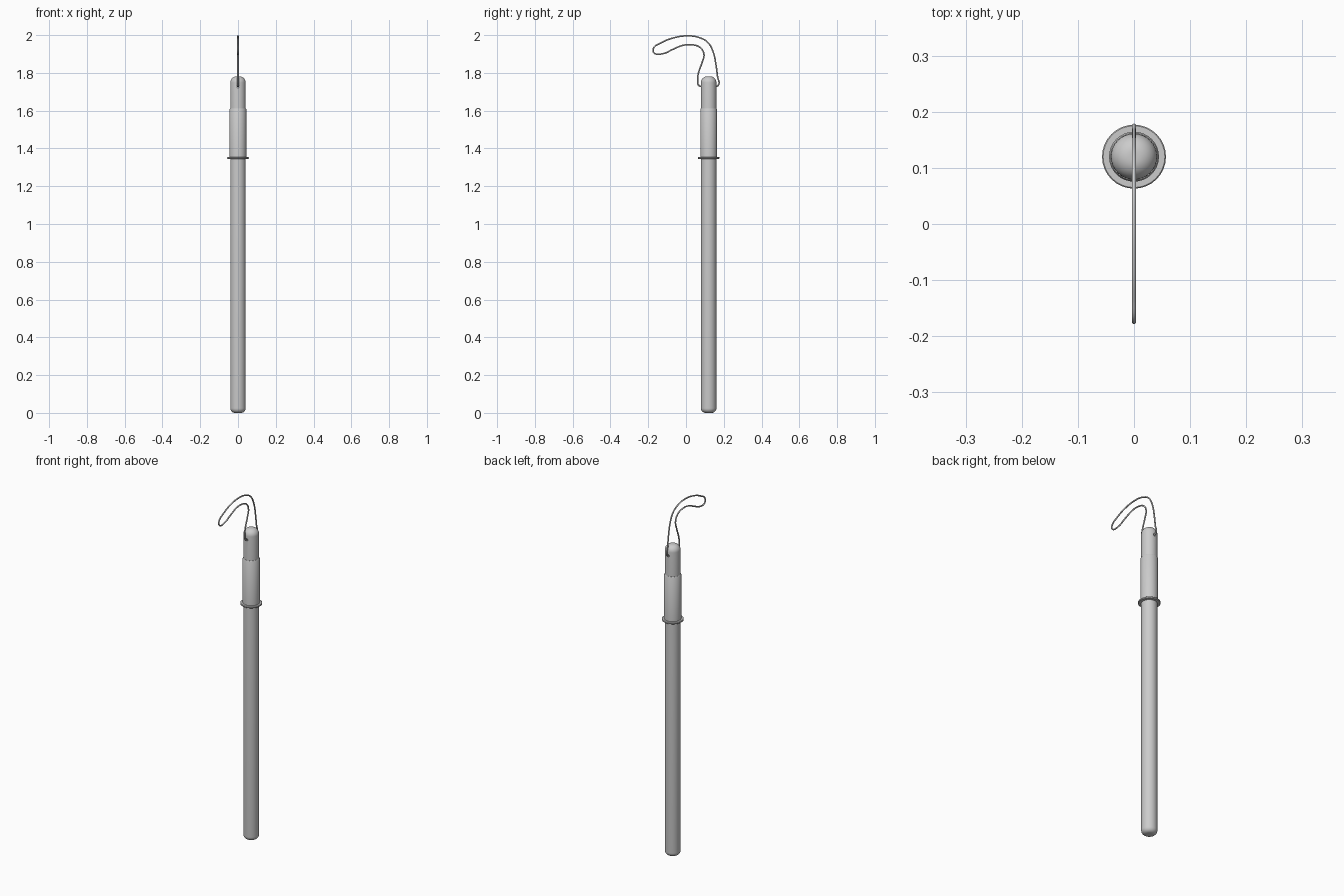
import bpy, bmesh, math

if "Cube" in bpy.data.objects:
    bpy.data.objects.remove(bpy.data.objects["Cube"])

CY = 0.12      # the stick's axis sits behind the origin
SIDES = 32


def lathe(name, profile):
    """Spin a (radius, z) profile around the stick's axis."""
    bm = bmesh.new()
    verts = [bm.verts.new((r, CY, z)) for r, z in profile]
    edges = [bm.edges.new(pair) for pair in zip(verts, verts[1:])]
    bmesh.ops.spin(bm, geom=verts + edges, cent=(0, CY, 0), axis=(0, 0, 1),
                   angle=2 * math.pi, steps=SIDES, use_duplicate=False)
    bmesh.ops.remove_doubles(bm, verts=bm.verts, dist=1e-5)
    bmesh.ops.recalc_face_normals(bm, faces=bm.faces)
    mesh = bpy.data.meshes.new(name)
    bm.to_mesh(mesh)
    bm.free()
    obj = bpy.data.objects.new(name, mesh)
    bpy.context.collection.objects.link(obj)
    bpy.ops.object.select_all(action='DESELECT')
    obj.select_set(True)
    bpy.context.view_layer.objects.active = obj
    bpy.ops.object.shade_smooth_by_angle(angle=math.radians(35))
    return obj


def arc(r, z, rad, a0, a1, n=8):
    """Rounded corner points centred on (r, z)."""
    return [(r + rad * math.cos(math.radians(a0 + (a1 - a0) * i / n)),
             z + rad * math.sin(math.radians(a0 + (a1 - a0) * i / n)))
            for i in range(n + 1)]


# Long shaft with a rounded foot
lathe("shaft", [(0, 0)] + arc(0.016, 0.025, 0.025, -90, 0) + [(0.041, 1.36), (0, 1.36)])

# Thin guard ring
lathe("guard_ring", [(0, 1.345), (0.055, 1.345), (0.057, 1.347),
                     (0.057, 1.353), (0.055, 1.355), (0, 1.355)])

# Handle sleeve, chamfered at the top
lathe("handle_sleeve", [(0, 1.352), (0.0445, 1.352), (0.0445, 1.606),
                        (0.042, 1.611), (0, 1.611)])

# Domed end cap
cap = lathe("end_cap", [(0, 1.60), (0.041, 1.60)] + arc(0.007, 1.748, 0.034, 0, 90, 10) + [(0, 1.782)])

# Hole for the cord, bored front to back
bpy.ops.mesh.primitive_cylinder_add(vertices=16, radius=0.007, depth=0.2,
                                    location=(0, CY, 1.728), rotation=(math.pi / 2, 0, 0))
cutter = bpy.context.object
cutter.name = "hole_cutter"
cutter.hide_render = True
cutter.hide_set(True)
bore = cap.modifiers.new("cord_hole", 'BOOLEAN')
bore.object = cutter
bore.solver = 'EXACT'

# Wrist cord: closed loop threaded through the cap
path = [(0.12, 1.728), (0.158, 1.728), (0.173, 1.738), (0.167, 1.78), (0.159, 1.84),
        (0.144, 1.91), (0.116, 1.961), (0.07, 1.987), (0.01, 1.996),
        (-0.064, 1.986), (-0.132, 1.959), (-0.173, 1.928), (-0.168, 1.905),
        (-0.122, 1.902), (-0.069, 1.925), (-0.016, 1.946), (0.032, 1.949),
        (0.074, 1.935), (0.095, 1.90), (0.085, 1.855), (0.066, 1.80),
        (0.061, 1.76), (0.066, 1.736), (0.082, 1.728)]
curve = bpy.data.curves.new("wrist_cord", 'CURVE')
curve.dimensions = '3D'
curve.bevel_depth = 0.004
curve.bevel_resolution = 2
curve.resolution_u = 6
spline = curve.splines.new('BEZIER')
spline.bezier_points.add(len(path) - 1)
for point, (y, z) in zip(spline.bezier_points, path):
    point.co = (0, y, z)
    point.handle_left_type = point.handle_right_type = 'AUTO'
spline.use_cyclic_u = True
cord = bpy.data.objects.new("wrist_cord", curve)
bpy.context.collection.objects.link(cord)
